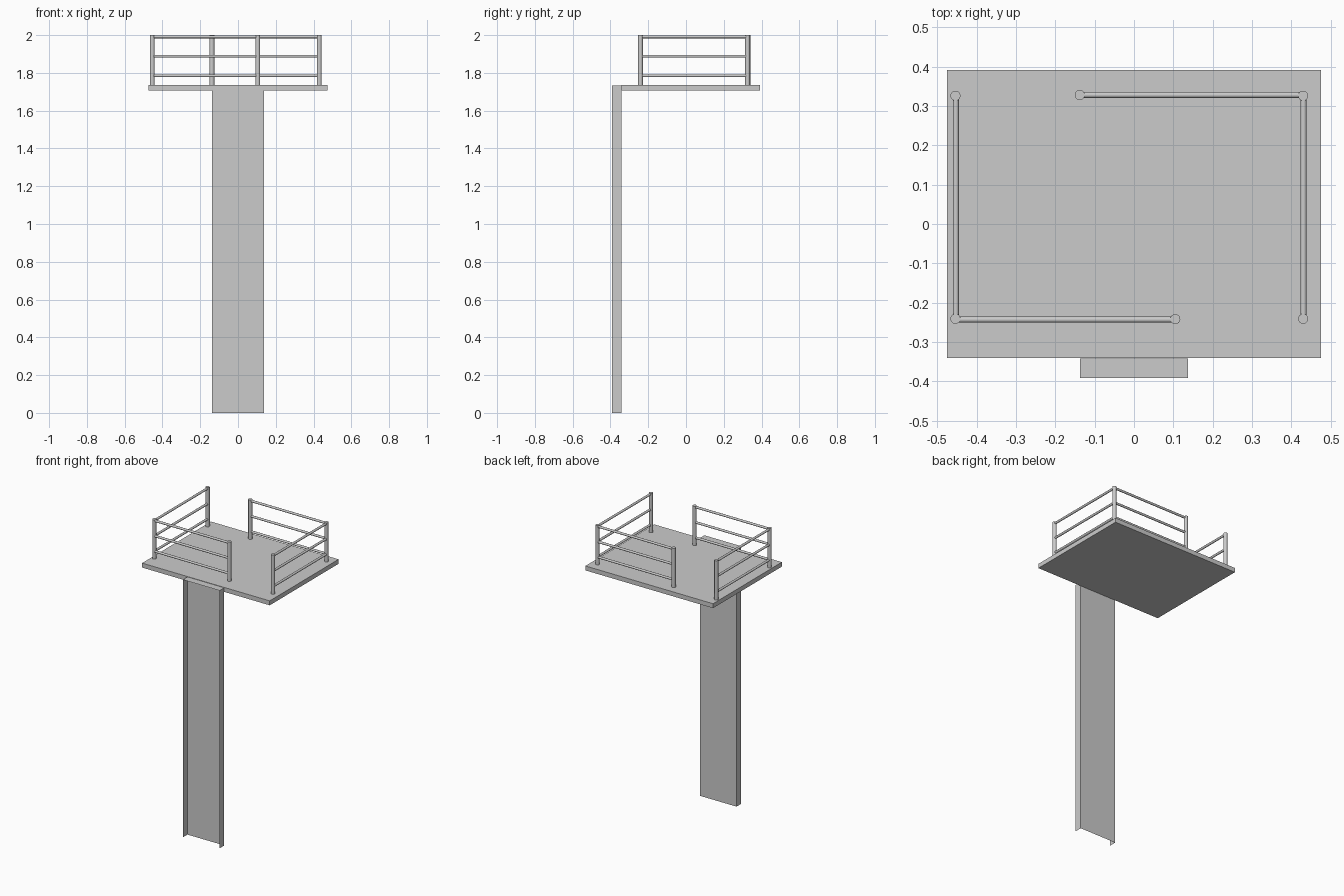
import bpy, bmesh, math
from mathutils import Vector

if "Cube" in bpy.data.objects:
    bpy.data.objects.remove(bpy.data.objects["Cube"])

DECK_TOP, DECK_BOTTOM = 1.736, 1.706


def add_object(name, bm):
    mesh = bpy.data.meshes.new(name)
    bm.to_mesh(mesh)
    bm.free()
    obj = bpy.data.objects.new(name, mesh)
    bpy.context.collection.objects.link(obj)
    return obj


def rod(name, a, b, radius, sides=24):
    """Cylinder running from point a to point b."""
    a, b = Vector(a), Vector(b)
    bpy.ops.mesh.primitive_cylinder_add(vertices=sides, radius=radius,
                                        depth=(b - a).length, location=(a + b) / 2)
    obj = bpy.context.object
    obj.name = name
    obj.rotation_euler = (b - a).to_track_quat('Z', 'Y').to_euler()
    bpy.ops.object.shade_smooth_by_angle(angle=math.radians(35))


# Platform deck
bm = bmesh.new()
bmesh.ops.create_cube(bm, size=1)
bmesh.ops.scale(bm, vec=(0.95, 0.732, DECK_TOP - DECK_BOTTOM), verts=bm.verts)
bmesh.ops.translate(bm, vec=(0, 0.025, (DECK_TOP + DECK_BOTTOM) / 2), verts=bm.verts)
add_object("deck", bm)

# Support column: thin sheet channel open to the front, with a top plate
bm = bmesh.new()
profile = [(-0.137, -0.391), (-0.137, -0.342), (0.137, -0.342), (0.137, -0.391)]
low = [bm.verts.new((x, y, 0)) for x, y in profile]
top = [bm.verts.new((x, y, DECK_TOP - 0.002)) for x, y in profile]
for i in range(3):
    bm.faces.new((low[i], low[i + 1], top[i + 1], top[i]))
bm.faces.new(top[::-1])
bmesh.ops.recalc_face_normals(bm, faces=bm.faces)
add_object("channel_column", bm)

# Railing posts
posts = {
    "back_middle": (-0.138, 0.328),
    "back_right": (0.430, 0.326),
    "front_right": (0.430, -0.241),
    "back_left": (-0.454, 0.326),
    "front_left": (-0.454, -0.241),
    "front_middle": (0.105, -0.242),
}
for name, (x, y) in posts.items():
    rod("post_" + name, (x, y, DECK_TOP), (x, y, 2.0), 0.0127)

# Three horizontal rails on each side
runs = {
    "back": ((-0.138, 0.328), (0.430, 0.328)),
    "right": ((0.431, 0.326), (0.431, -0.241)),
    "left": ((-0.453, 0.326), (-0.453, -0.241)),
    "front": ((-0.454, -0.243), (0.105, -0.243)),
}
for name, (a, b) in runs.items():
    for level, z in enumerate((1.785, 1.888, 1.991)):
        rod(f"rail_{name}_{level + 1}", (*a, z), (*b, z), 0.0077, 16)
